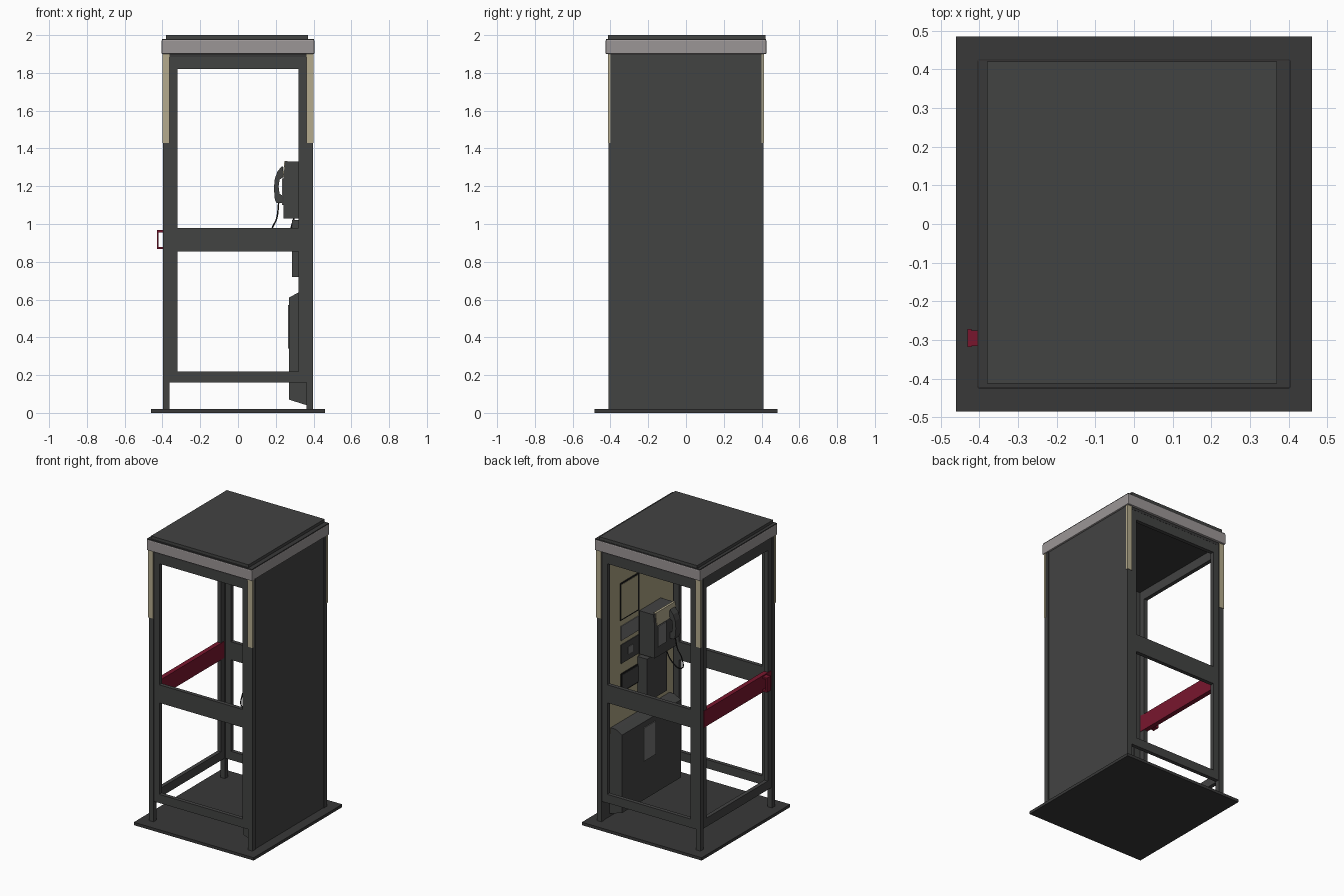
import bpy, bmesh, math
from mathutils import Vector

if "Cube" in bpy.data.objects:
    bpy.data.objects.remove(bpy.data.objects["Cube"])


def mat(name, r, g, b):
    m = bpy.data.materials.new(name)
    m.diffuse_color = (r, g, b, 1)
    m.use_nodes = True
    m.node_tree.nodes["Principled BSDF"].inputs["Base Color"].default_value = m.diffuse_color
    return m


GREY = mat("frame grey", .055, .056, .055)
DARK = mat("dark grey", .04, .04, .04)
BAND = mat("light roof grey", .33, .305, .305)
CREAM = mat("cream", .46, .41, .27)
OLIVE = mat("inner panel cream", .40, .36, .22)
RED = mat("dark red", .19, .008, .027)
PLATE = mat("plate grey", .17, .17, .17)
BLACK = mat("black", .012, .012, .012)


def mesh_object(name, bm, m):
    bmesh.ops.recalc_face_normals(bm, faces=bm.faces)
    me = bpy.data.meshes.new(name)
    bm.to_mesh(me)
    bm.free()
    me.materials.append(m)
    ob = bpy.data.objects.new(name, me)
    bpy.context.collection.objects.link(ob)
    return ob


def box(name, x0, x1, y0, y1, z0, z1, m, bevel=0):
    bm = bmesh.new()
    bmesh.ops.create_cube(bm, size=1)
    for v in bm.verts:
        v.co = Vector(((x0 + x1) / 2 + v.co.x * (x1 - x0),
                       (y0 + y1) / 2 + v.co.y * (y1 - y0),
                       (z0 + z1) / 2 + v.co.z * (z1 - z0)))
    ob = mesh_object(name, bm, m)
    if bevel:
        b = ob.modifiers.new("bevel", 'BEVEL')
        b.width = bevel
        b.segments = 2
    return ob


def prism(name, xz, y0, y1, m):
    # x-z profile extruded along y
    bm = bmesh.new()
    f = bm.faces.new([bm.verts.new((x, y0, z)) for x, z in xz])
    ext = bmesh.ops.extrude_face_region(bm, geom=[f])
    for v in ext["geom"]:
        if isinstance(v, bmesh.types.BMVert):
            v.co.y = y1
    return mesh_object(name, bm, m)


def tube(name, pts, r, m, smooth=True):
    cu = bpy.data.curves.new(name, 'CURVE')
    cu.dimensions = '3D'
    cu.bevel_depth = r
    cu.bevel_resolution = 1
    cu.use_fill_caps = True
    s = cu.splines.new('BEZIER' if smooth else 'POLY')
    arr = s.bezier_points if smooth else s.points
    arr.add(len(pts) - 1)
    for p, c in zip(arr, pts):
        if smooth:
            p.co = c
            p.handle_left_type = p.handle_right_type = 'AUTO'
        else:
            p.co = (*c, 1)
    cu.resolution_u = 6
    cu.materials.append(m)
    ob = bpy.data.objects.new(name, cu)
    bpy.context.collection.objects.link(ob)
    return ob


# Base plate
box("base_plate", -.46, .46, -.485, .485, 0, .02, DARK)

# Corner posts with cream upper covers
for sx, xn in ((-1, "left"), (1, "right")):
    for sy, yn in ((-1, "front"), (1, "back")):
        xs = sorted((sx * .362, sx * .398))
        ys = sorted((sy * .375, sy * .41))
        box(f"{yn}_{xn}_post", *xs, *ys, .02, 1.9, GREY)
        yc = sorted((sy * .409, sy * .413))
        box(f"{yn}_{xn}_post_cover", *xs, *yc, 1.43, 1.9, CREAM)
        xe = sorted((sx * .397, sx * .4))
        ye = sorted((sy * .399, sy * .413))
        box(f"{yn}_{xn}_cover_lip", *xe, *ye, 1.43, 1.9, CREAM)

# Front and back window frames
for s, n in ((-1, "front"), (1, "back")):
    ys = sorted((s * .378, s * .405))
    for sx, xn in ((-1, "left"), (1, "right")):
        xs = sorted((sx * .32, sx * .364))
        box(f"{n}_{xn}_upright", *xs, *ys, .16, 1.9, GREY)
    for rn, z0, z1 in (("top", 1.82, 1.9), ("middle", .855, .98), ("bottom", .16, .22)):
        box(f"{n}_{rn}_rail", -.364, .364, *ys, z0, z1, GREY)

# Door on the left side, with red push bar and handle
for s, n in ((-1, "front"), (1, "back")):
    box(f"door_{n}_stile", -.393, -.366, *sorted((s * .335, s * .378)), .16, 1.9, GREY)
for rn, z0, z1, m in (("top_rail", 1.82, 1.9, GREY), ("push_bar", .86, .975, RED),
                      ("bottom_rail", .16, .22, GREY)):
    e = .003 if m == RED else 0
    box(f"door_{rn}", -.393 - e, -.366 + e, -.37, .37, z0, z1, m)
for i, z in enumerate((.873, .962)):
    box(f"handle_arm_{i}", -.43, -.393, -.315, -.275, z - .006, z + .006, RED)
box("handle_grip", -.43, -.42, -.318, -.272, .867, .968, RED)

# Solid right wall with inner lining
box("right_wall", .366, .393, -.378, .378, .02, 1.9, GREY)
box("inner_lining", .358, .366, -.37, .37, .6, 1.88, OLIVE)
box("lining_seam", .356, .36, .003, .01, 1.02, 1.88, BLACK)

# Roof: light fascia, dark ring on top, cap and ceiling
for s, n in ((-1, "left"), (1, "right")):
    box(f"{n}_fascia", *sorted((s * .385, s * .405)), -.425, .425, 1.9, 1.975, BAND, .006)
for s, n in ((-1, "front"), (1, "back")):
    box(f"{n}_fascia", -.405, .405, *sorted((s * .405, s * .426)), 1.9, 1.975, BAND, .006)
box("roof_ring", -.402, .402, -.423, .423, 1.968, 1.98, DARK)
box("roof_cap", -.38, .37, -.412, .42, 1.978, 2.0, GREY)
box("ceiling", -.39, .39, -.406, .406, 1.885, 1.91, DARK)

# Lower cabinet on the wall
prism("cabinet", [(.366, .04), (.27, .07), (.27, .61), (.32, .638), (.366, .638)],
      -.33, .315, GREY)
box("cabinet_plate", .265, .271, -.05, .08, .34, .57, PLATE)

# Backing post carrying the telephone
box("phone_stand", .285, .362, -.2, .02, .72, 1.02, GREY)

# Telephone body, trim, dial plate and handset
prism("phone_body", [(.362, 1.03), (.24, 1.03), (.24, 1.25), (.25, 1.33), (.362, 1.33)],
      -.235, 0, GREY)
prism("phone_trim", [(.236, 1.25), (.246, 1.334), (.262, 1.334), (.262, 1.328),
                     (.252, 1.328), (.243, 1.25)], -.235, -.02, CREAM)
box("dial_plate", .234, .242, -.12, -.03, 1.1, 1.24, PLATE)
prism("handset", [(.236, 1.31), (.21, 1.28), (.195, 1.24), (.19, 1.19), (.195, 1.13),
                  (.205, 1.11), (.236, 1.11), (.236, 1.15), (.22, 1.16), (.215, 1.2),
                  (.22, 1.235), (.242, 1.25)], -.215, -.16, GREY)
tube("handset_cord", [(.215, -.19, 1.11), (.205, -.2, 1.03), (.18, -.21, .97),
                      (.19, -.22, .89), (.25, -.21, .92), (.3, -.19, 1.04)], .004, BLACK)

# Notices and boxes on the inner lining
for n, y0, y1, z0, z1, m in (("notice_frame", 0.015, .215, 1.34, 1.6, BLACK),
                             ("directory_plate", .015, .205, 1.2, 1.3, PLATE),
                             ("notice_board", .015, .205, 1.04, 1.17, GREY),
                             ("lower_notice", .01, .205, .84, .97, BLACK)):
    box(n, .353, .359, y0, y1, z0, z1, m)
box("notice_sheet", .351, .357, .023, .207, 1.35, 1.59, OLIVE)
box("lower_notice_sheet", .351, .357, .02, .195, .85, .96, GREY)
box("notice_icon", .351, .357, .08, .13, 1.08, 1.13, PLATE)
